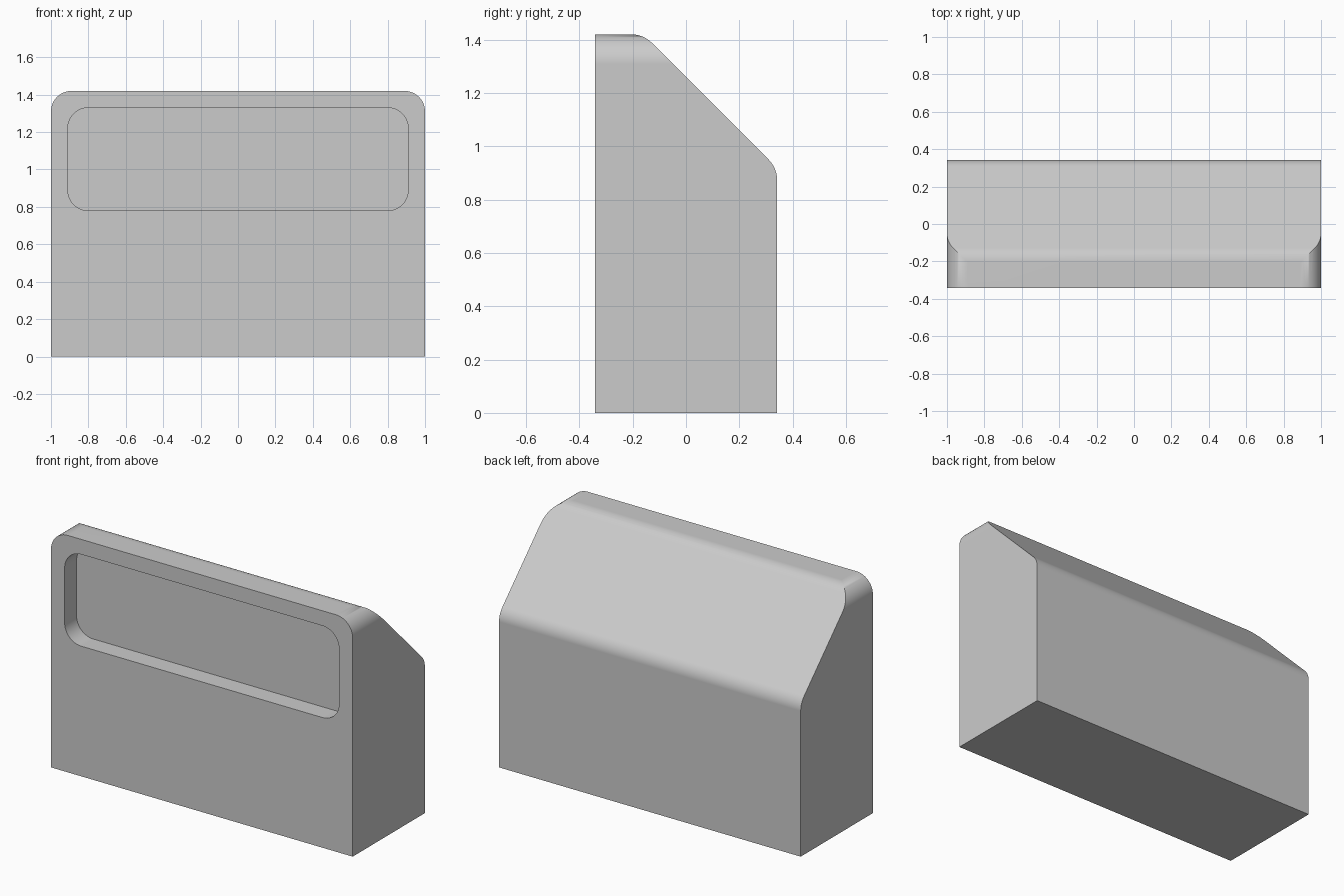
import bpy
import math
from mathutils import Vector

cube = bpy.data.objects.get("Cube")
if cube:
    bpy.data.objects.remove(cube, do_unlink=True)

WIDTH, DEPTH, HEIGHT = 2.0, 0.684, 1.42
RADIUS = 0.11

grey = bpy.data.materials.new("light_grey")
grey.use_nodes = True
grey.diffuse_color = (0.6, 0.6, 0.6, 1)
grey.node_tree.nodes["Principled BSDF"].inputs["Base Color"].default_value = (0.6, 0.6, 0.6, 1)


def rounded(corners, segments=12):
    """Turn (u, v, radius) corners into an outline with true arc fillets."""
    points = []
    for i, (u, v, radius) in enumerate(corners):
        here = Vector((u, v))
        if radius == 0:
            points.append(here)
            continue
        before = (Vector(corners[i - 1][:2]) - here).normalized()
        after = (Vector(corners[(i + 1) % len(corners)][:2]) - here).normalized()
        half = before.angle(after) / 2
        centre = here + (before + after).normalized() * radius / math.sin(half)
        start = here + before * radius / math.tan(half) - centre
        end = here + after * radius / math.tan(half) - centre
        turn = math.pi - 2 * half
        for s in range(segments + 1):
            t = s / segments
            points.append(centre + (start * math.sin((1 - t) * turn)
                                    + end * math.sin(t * turn)) / math.sin(turn))
    return points


def prism(name, outline, low, high, place):
    """Extrude an outline from low to high; place maps (u, v, w) to x, y, z."""
    n = len(outline)
    verts = [place(p.x, p.y, w) for w in (low, high) for p in outline]
    faces = [tuple(reversed(range(n))), tuple(range(n, 2 * n))]
    faces += [(i, (i + 1) % n, n + (i + 1) % n, n + i) for i in range(n)]
    mesh = bpy.data.meshes.new(name)
    mesh.from_pydata(verts, [], faces)
    mesh.materials.append(grey)
    obj = bpy.data.objects.new(name, mesh)
    bpy.context.collection.objects.link(obj)
    return obj


def along_x(u, v, w):
    return (w, u, v)


def along_y(u, v, w):
    return (u, -w, v)


def combine(target, cutter, operation):
    """Apply a boolean and discard its cutter."""
    cutter.hide_render = True
    mod = target.modifiers.new(operation.title(), "BOOLEAN")
    mod.object, mod.operation, mod.solver = cutter, operation, "EXACT"
    bpy.ops.object.modifier_apply(modifier=mod.name)
    bpy.data.objects.remove(cutter, do_unlink=True)


# Housing: side profile with a 45 degree sloped back
back = DEPTH / 2
slope = 1.26
side = rounded([(-back, 0, 0), (back, 0, 0), (back, slope - back, RADIUS),
                (slope - HEIGHT, HEIGHT, RADIUS), (-back, HEIGHT, 0)])
housing = prism("housing", side, -WIDTH / 2, WIDTH / 2, along_x)
bpy.ops.object.select_all(action="DESELECT")
housing.select_set(True)
bpy.context.view_layer.objects.active = housing

# Rounded upper corners of the front outline
front = rounded([(-1, -0.2, 0), (1, -0.2, 0), (1, HEIGHT, RADIUS), (-1, HEIGHT, RADIUS)])
for p in front:
    if abs(p.x) > 0.9999 and p.y < 0:
        p.x *= 1.0
combine(housing, prism("corner_cutter", front, -0.5, 0.5, along_y), "INTERSECT")

# Shallow rounded recess in the front
window = rounded([(-0.91, 0.78, RADIUS), (0.91, 0.78, RADIUS),
                  (0.91, 1.33, RADIUS), (-0.91, 1.33, RADIUS)])
combine(housing, prism("recess_cutter", window, back - 0.113, back + 0.2, along_y), "DIFFERENCE")

# Smooth fillets with flat main faces
bpy.ops.object.shade_smooth_by_angle(angle=math.radians(30))
weighted = housing.modifiers.new("Weighted Normals", "WEIGHTED_NORMAL")
weighted.keep_sharp = True
